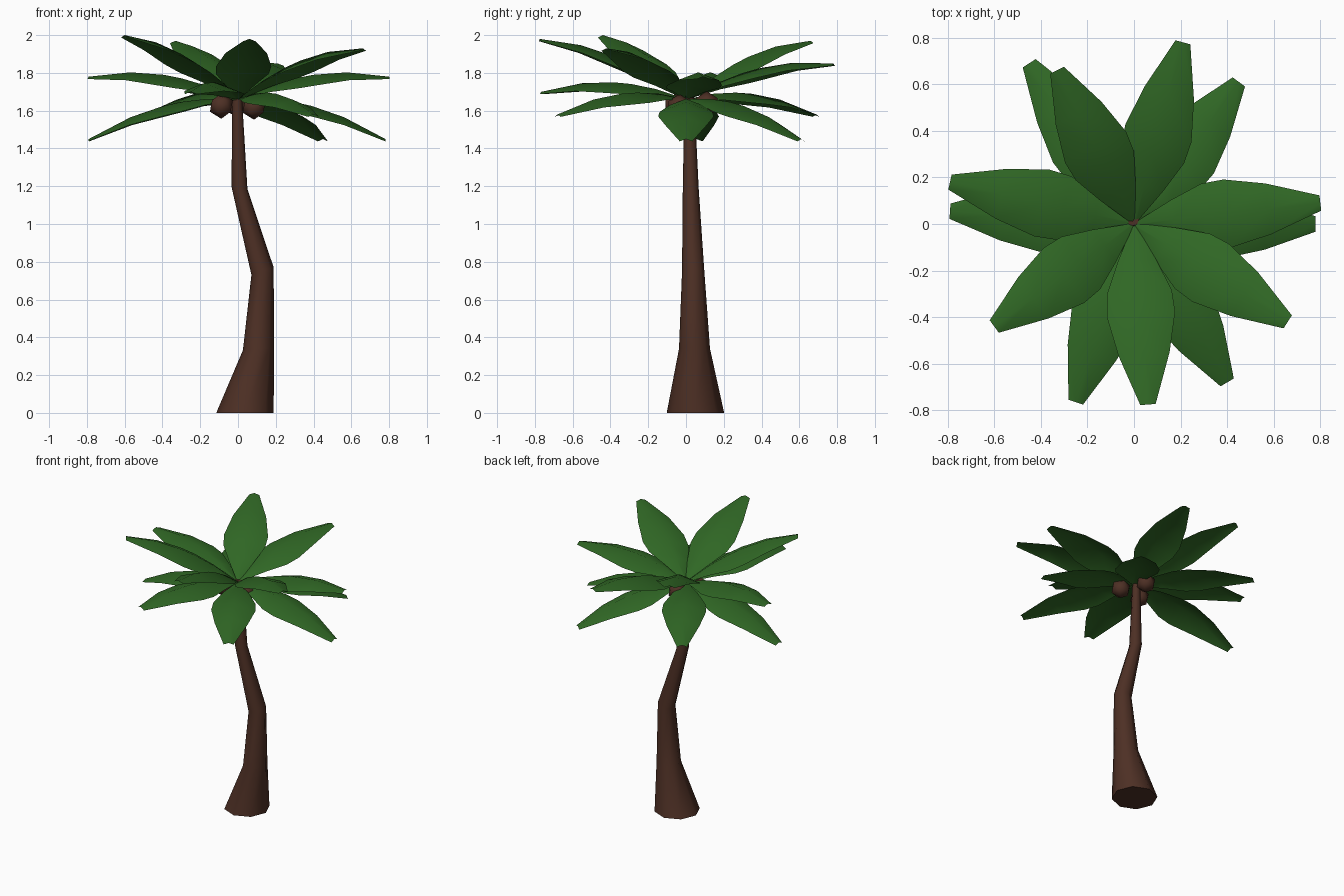
import bpy, bmesh
from math import sin, cos, tau, radians
from mathutils import Vector

cube = bpy.data.objects.get("Cube")
if cube:
    bpy.data.objects.remove(cube, do_unlink=True)


def material(name, color):
    m = bpy.data.materials.new(name)
    m.use_nodes = True
    m.diffuse_color = color
    m.node_tree.nodes["Principled BSDF"].inputs["Base Color"].default_value = color
    return m


bark = material("bark brown", (0.075, 0.029, 0.018, 1))
green = material("leaf green", (0.029, 0.135, 0.018, 1))


def add_object(name, bm, mat, angle):
    mesh = bpy.data.meshes.new(name)
    bm.to_mesh(mesh)
    bm.free()
    mesh.materials.append(mat)
    obj = bpy.data.objects.new(name, mesh)
    bpy.context.collection.objects.link(obj)
    bpy.ops.object.select_all(action='DESELECT')
    obj.select_set(True)
    bpy.context.view_layer.objects.active = obj
    bpy.ops.object.shade_smooth_by_angle(angle=radians(angle))
    return obj


# Trunk: bent, tapering octagonal tube (x, y, z, radius, tilt of the ring)
SIDES = 8
rings = [(0.037, 0.05, 0, 0.152, 0), (0.108, 0.045, 0.34, 0.082, 0.1),
         (0.13, 0.038, 0.75, 0.059, 0.33), (0.008, 0.025, 1.19, 0.042, -0.15),
         (-0.005, 0.018, 1.67, 0.026, 0)]
bm = bmesh.new()
loops = []
for x, y, z, r, tilt in rings:
    loops.append([bm.verts.new((x + r * cos(tau * i / SIDES), y + r * sin(tau * i / SIDES),
                                z + tilt * r * cos(tau * i / SIDES))) for i in range(SIDES)])
for low, high in zip(loops, loops[1:]):
    for i in range(SIDES):
        j = (i + 1) % SIDES
        bm.faces.new((low[i], low[j], high[j], high[i]))
bm.faces.new(loops[0][::-1])
bm.faces.new(loops[-1])
add_object("trunk", bm, bark, 50)

# Coconuts clustered under the crown
for n, place in enumerate([(-0.088, -0.05, 1.625), (0.085, -0.035, 1.62), (-0.01, 0.11, 1.635)]):
    bm = bmesh.new()
    bmesh.ops.create_icosphere(bm, subdivisions=1, radius=0.068)
    bmesh.ops.translate(bm, verts=bm.verts, vec=place)
    add_object(f"coconut_{n + 1}", bm, bark, 50)

# Leaves: arched blades with a raised midrib, given as (share of length, half width)
outline = [(0.01, 0.008), (0.21, 0.085), (0.38, 0.14), (0.5, 0.147), (0.72, 0.11), (1, 0.033)]
crown = Vector((0, 0, 1.66))
tips = [(0.8, 0.09, 1.78), (0.21, 0.78, 1.85), (-0.33, 0.66, 1.97), (-0.79, 0.18, 1.78),
        (-0.6, -0.44, 2.0), (0.06, -0.775, 1.98), (0.66, -0.42, 1.93),
        (0.78, 0.0, 1.45), (0.45, 0.61, 1.45), (-0.45, 0.69, 1.58),
        (-0.79, 0.055, 1.45), (-0.25, -0.765, 1.7), (0.4, -0.68, 1.58)]
for n, tip in enumerate(tips):
    span = Vector(tip) - crown
    across = Vector((-span.y, span.x, 0)).normalized()
    bm = bmesh.new()
    rows = []
    for t, half in outline:
        mid = crown + span * t + Vector((0, 0, 0.28 * t * (1 - t)))
        drop = Vector((0, 0, 0.38 * half))
        rows.append([bm.verts.new(p) for p in
                     (mid - across * half - drop, mid, mid + across * half - drop)])
    for a, b in zip(rows, rows[1:]):
        for k in range(2):
            bm.faces.new((a[k], b[k], b[k + 1], a[k + 1]))
    add_object(f"leaf_{n + 1}", bm, green, 60)
